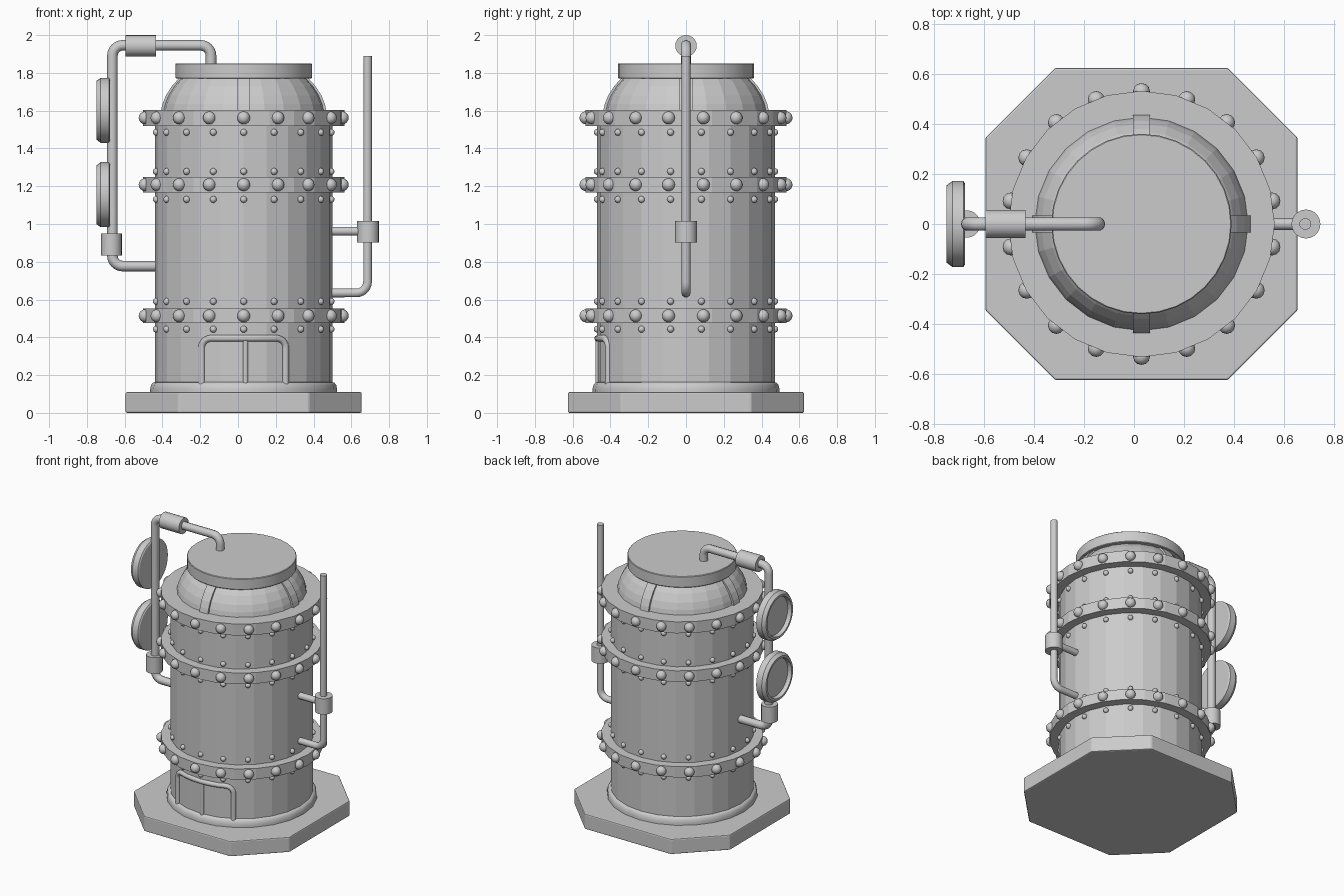
import bpy, bmesh
from math import sin, cos, pi, sqrt, radians
from mathutils import Vector, Matrix

if "Cube" in bpy.data.objects:
    bpy.data.objects.remove(bpy.data.objects["Cube"])

CX = 0.03      # boiler axis
R = 0.47       # boiler radius
SIDES = 24


def finish(bm, name, smooth=None):
    bmesh.ops.recalc_face_normals(bm, faces=bm.faces[:])
    me = bpy.data.meshes.new(name)
    bm.to_mesh(me)
    bm.free()
    ob = bpy.data.objects.new(name, me)
    bpy.context.collection.objects.link(ob)
    if smooth:
        shade(ob, smooth)
    return ob


def shade(ob, angle):
    bpy.ops.object.select_all(action='DESELECT')
    ob.select_set(True)
    bpy.context.view_layer.objects.active = ob
    bpy.ops.object.shade_smooth_by_angle(angle=radians(angle))


def lathe(name, profile, n, matrix, smooth=None):
    """Spin a (radius, height) profile around z, closing both ends."""
    bm = bmesh.new()
    rings = [[bm.verts.new((r * cos(2 * pi * i / n), r * sin(2 * pi * i / n), z))
              for i in range(n)] for r, z in profile]
    for a, b in zip(rings, rings[1:]):
        for i in range(n):
            j = (i + 1) % n
            bm.faces.new((a[i], a[j], b[j], b[i]))
    bm.faces.new(rings[0])
    bm.faces.new(rings[-1])
    bm.transform(matrix)
    return finish(bm, name, smooth)


def axis(x, y=0, z=0):
    return Matrix.Translation((x, y, z))


def fillet(points, rad, steps=6):
    """Round the inner corners of a path."""
    pts = [Vector(p) for p in points]
    out = [pts[0]]
    for a, b, c in zip(pts, pts[1:], pts[2:]):
        s, e = b + (a - b).normalized() * rad, b + (c - b).normalized() * rad
        o = s + e - b
        for k in range(steps + 1):
            t = pi / 2 * k / steps
            out.append(o + (s - o) * cos(t) + (e - o) * sin(t))
    return out + [pts[-1]]


def tube(name, pts, r):
    cu = bpy.data.curves.new(name, 'CURVE')
    cu.dimensions = '3D'
    cu.bevel_depth, cu.bevel_resolution, cu.use_fill_caps = r, 3, True
    sp = cu.splines.new('POLY')
    sp.points.add(len(pts) - 1)
    for p, v in zip(sp.points, pts):
        p.co = (*v, 1)
    ob = bpy.data.objects.new(name, cu)
    bpy.context.collection.objects.link(ob)
    bpy.ops.object.select_all(action='DESELECT')
    ob.select_set(True)
    bpy.context.view_layer.objects.active = ob
    bpy.ops.object.convert(target='MESH')
    shade(bpy.context.object, 40)


def rivets(name, heights, ring, r):
    bm = bmesh.new()
    for z in heights:
        for i in range(18):
            a = pi / 2 + i * pi / 9
            bmesh.ops.create_uvsphere(bm, u_segments=12, v_segments=8, radius=r,
                matrix=axis(CX + ring * cos(a), ring * sin(a), z))
    finish(bm, name, 60)


# Chamfered square base plate
bm = bmesh.new()
a, b = 0.625, 0.345
outline = [(b, -a), (a, -b), (a, b), (b, a), (-b, a), (-a, b), (-a, -b), (-b, -a)]
f = bm.faces.new([bm.verts.new((CX + x, y, 0)) for x, y in outline])
top = bmesh.ops.extrude_face_region(bm, geom=[f])
bmesh.ops.translate(bm, vec=(0, 0, 0.11), verts=[v for v in top['geom'] if isinstance(v, bmesh.types.BMVert)])
base = finish(bm, "base_plate")
bev = base.modifiers.new("bevel", 'BEVEL')
bev.width, bev.segments = 0.008, 2

# Boiler shell, foot moulding, dome and lid
lathe("boiler_shell", [(R, 0.1), (R, 1.58)], SIDES, axis(CX))
lathe("foot_moulding", [(0.495, 0.1), (0.495, 0.125), (0.49, 0.148), (0.48, 0.16), (0.46, 0.165)],
      SIDES, axis(CX), 40)
DOME = [(0.43, 1.59), (0.42, 1.635), (0.402, 1.68), (0.37, 1.73), (0.325, 1.78)]
lathe("dome", DOME, SIDES, axis(CX))
lathe("lid", [(0.357, 1.77), (0.361, 1.774), (0.361, 1.847), (0.357, 1.851)], 32, axis(CX), 30)

# Four ribs following the dome
bm = bmesh.new()
for k in range(4):
    rot = axis(CX) @ Matrix.Rotation(k * pi / 2, 4, 'Z')
    rows = [[bm.verts.new(rot @ Vector((r + d, w, z))) for d, w in
             ((-0.03, -0.034), (0.01, -0.034), (0.01, 0.034), (-0.03, 0.034))] for r, z in DOME]
    for p, q in zip(rows, rows[1:]):
        for i in range(4):
            j = (i + 1) % 4
            bm.faces.new((p[i], p[j], q[j], q[i]))
    bm.faces.new(rows[0])
    bm.faces.new(rows[-1])
finish(bm, "dome_ribs")

# Bands with large rivets, and rows of small rivets
for i, (lo, hi) in enumerate([(0.475, 0.553), (1.167, 1.248), (1.52, 1.603)]):
    lathe(f"band_{i + 1}", [(0.533, lo), (0.533, hi)], SIDES, axis(CX))
rivets("band_rivets", (0.514, 1.208, 1.562), 0.53, 0.034)
rivets("shell_rivets", (0.443, 0.59, 1.13, 1.278, 1.485), 0.47, 0.018)

# Fire door frame wrapped on the shell
def wrap(pts, r=0.467):
    return [(CX + p[0] + 0.0, -sqrt(r * r - p[0] ** 2), p[1]) for p in pts]

xs = [-0.16 + 0.04 * i for i in range(9)]
arch = fillet([(-0.222, 0.1, 0), (-0.222, 0.395, 0), (0.222, 0.395, 0), (0.222, 0.1, 0)], 0.05)
half = len(arch) // 2
tube("door_frame", wrap(arch[:half] + [Vector((x, 0.395, 0)) for x in xs] + arch[half:]), 0.018)
tube("door_sill", wrap([(-0.222, 0.14)] + [(x, 0.14) for x in xs] + [(0.222, 0.14)]), 0.017)
tube("door_seam", wrap([(0.01, 0.14), (0.01, 0.39)]), 0.014)

# Steam pipe on the left with collars
tube("left_pipe", fillet([(-0.143, 0, 1.84), (-0.143, 0, 1.946), (-0.665, 0, 1.946),
                          (-0.665, 0, 0.777), (-0.4, 0, 0.777)], 0.055), 0.028)
TURN = Matrix.Rotation(-pi / 2, 4, 'Y')
lathe("left_pipe_top_collar", [(0.057, -0.08), (0.057, 0.08)], 20, axis(-0.515, 0, 1.943) @ TURN, 40)
lathe("left_pipe_low_collar", [(0.055, 0.832), (0.055, 0.95)], 20, axis(-0.67), 40)

# Two gauges with recessed dials facing left
for name, z in (("lower_gauge", 1.155), ("upper_gauge", 1.602)):
    lathe(name, [(0.163, 0), (0.172, 0.006), (0.172, 0.05), (0.155, 0.073),
                 (0.14, 0.073), (0.135, 0.045)], 32, axis(-0.677, 0, z) @ TURN, 30)

# Standpipe on the right with valve collar and branch
tube("right_pipe", fillet([(0.45, 0, 0.635), (0.686, 0, 0.635), (0.686, 0, 1.89)], 0.06), 0.024)
tube("right_branch", [(0.45, 0, 0.962), (0.686, 0, 0.962)], 0.024)
lathe("right_pipe_collar", [(0.058, 0.902), (0.058, 1.016)], 20, axis(0.688), 40)
